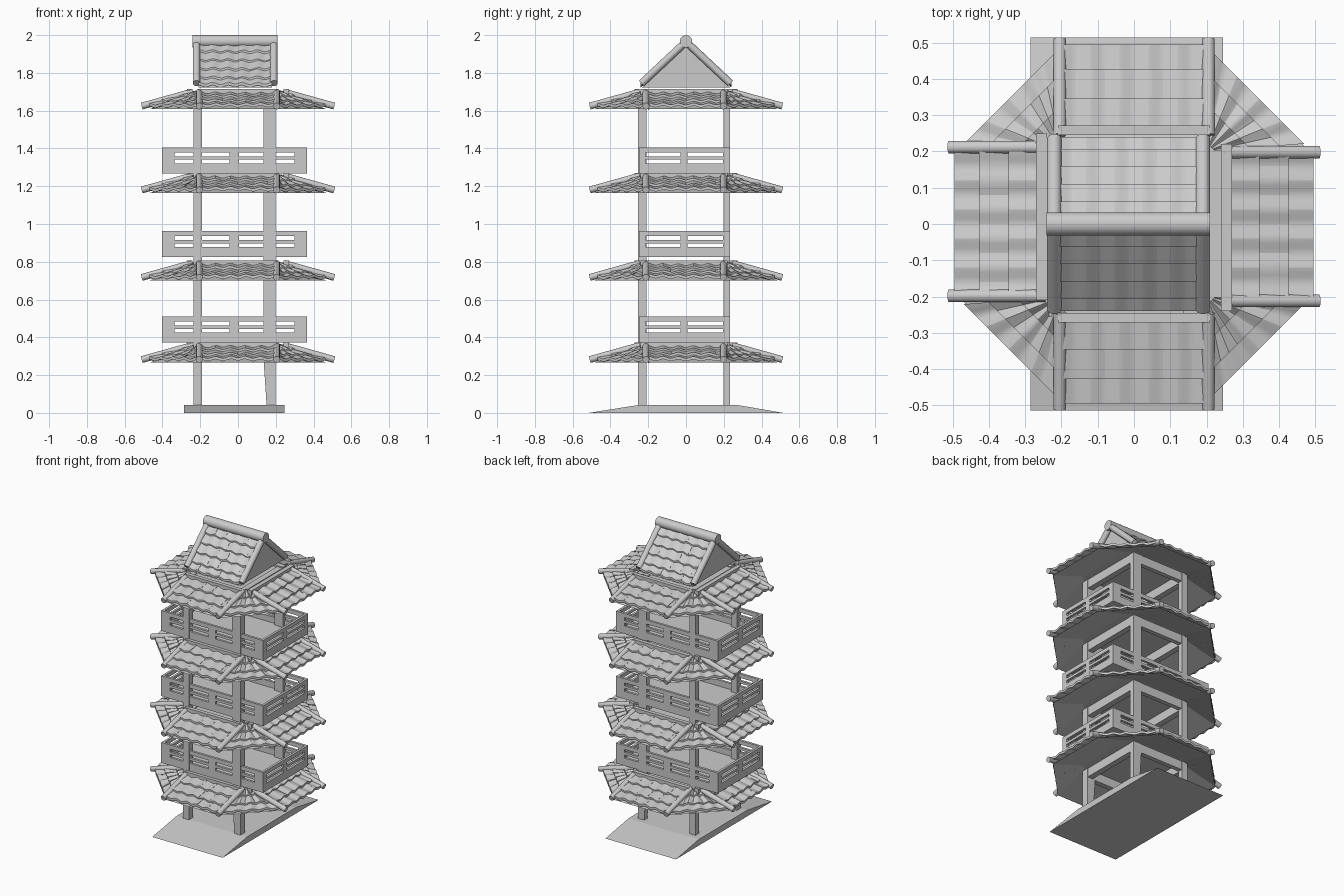
import bpy, bmesh, random
from math import sin, cos, pi, radians
from mathutils import Vector

if "Cube" in bpy.data.objects:
    bpy.data.objects.remove(bpy.data.objects["Cube"])

random.seed(4)


def finish(bm, name, smooth=False):
    bmesh.ops.recalc_face_normals(bm, faces=bm.faces)
    me = bpy.data.meshes.new(name)
    bm.to_mesh(me)
    bm.free()
    ob = bpy.data.objects.new(name, me)
    bpy.context.collection.objects.link(ob)
    if smooth:
        bpy.ops.object.select_all(action='DESELECT')
        ob.select_set(True)
        bpy.context.view_layer.objects.active = ob
        bpy.ops.object.shade_smooth_by_angle(angle=radians(35))
    return ob


def boxes(name, items):
    bm = bmesh.new()
    for x0, x1, y0, y1, z0, z1 in items:
        vs = bmesh.ops.create_cube(bm, size=1)['verts']
        for v in vs:
            v.co = ((x0 + x1) / 2 + v.co.x * (x1 - x0),
                    (y0 + y1) / 2 + v.co.y * (y1 - y0),
                    (z0 + z1) / 2 + v.co.z * (z1 - z0))
    return finish(bm, name)


def prism_x(name, profile, x0, x1):
    bm = bmesh.new()
    f = bm.faces.new([bm.verts.new((x0, y, z)) for y, z in profile])
    g = bmesh.ops.extrude_face_region(bm, geom=[f])['geom']
    for v in g:
        if isinstance(v, bmesh.types.BMVert):
            v.co.x = x1
    if f.is_valid is False or len(bm.faces) == len(profile) + 1:
        bm.faces.new([v for v in bm.verts if v.co.x == x0][:len(profile)])
    return finish(bm, name)


def rods(name, items):
    bm = bmesh.new()
    for p, q, r in items:
        p, q = Vector(p), Vector(q)
        m = (q - p).to_track_quat('Z', 'Y').to_matrix().to_4x4()
        m.translation = (p + q) / 2
        bmesh.ops.create_cone(bm, cap_ends=True, segments=14, radius1=r,
                              radius2=r, depth=(q - p).length, matrix=m)
    return finish(bm, name, True)


def tile_panel(bm, c, deg, d0, d1, z0, z1, w0, w1, rows, waves=5):
    """Overlapping rows of wavy tiles running outward from d0 to d1."""
    o = Vector((cos(radians(deg)), sin(radians(deg)), 0))
    t = Vector((-o.y, o.x, 0))
    for r in range(rows):
        fa, fb = r / rows, (r + 1) / rows + 0.06
        cuts = [0] + [(k + 0.5 * (r % 2)) / waves for k in range(1, waves + 1)]
        cuts = [k for k in cuts if k < 1] + [1]
        for a, b in zip(cuts, cuts[1:]):
            jit = random.uniform(-0.002, 0.002)
            cols = []
            for k in range(7):
                s = a + (b - a) * k / 6
                h = 0.005 * cos(2 * pi * waves * s) + jit
                col = []
                for f, lift in ((fa, 0), (fb, 0.012), (fb, -0.003), (fa, -0.012)):
                    f = min(f, 1.0)
                    w = w0 + (w1 - w0) * f
                    p = c + o * (d0 + (d1 - d0) * f) + t * (w * (2 * s - 1))
                    col.append(bm.verts.new((p.x, p.y, z0 + (z1 - z0) * f + h + lift)))
                cols.append(col)
            for u, v in zip(cols, cols[1:]):
                for i in range(4):
                    j = (i + 1) % 4
                    bm.faces.new((u[i], u[j], v[j], v[i]))
            bm.faces.new(cols[0])
            bm.faces.new(cols[-1])


# base with ramps front and back
prism_x("base_ramp", [(-0.515, 0), (0.515, 0), (0.27, 0.042), (-0.25, 0.042)], -0.285, 0.245)

# corner columns, the right pair widening under the first roof
cols = [(-0.235, -0.19), (0.135, 0.198)]
rows_y = [(-0.255, -0.21), (0.198, 0.233)]
boxes("left_columns", [(*cols[0], *y, 0.03, 1.69) for y in rows_y])
boxes("right_columns", [(*cols[1], *y, 0.29, 1.69) for y in rows_y])
low = boxes("right_column_feet", [(*cols[1], *y, 0.03, 0.29) for y in rows_y])
for v in low.data.vertices:
    if v.co.z < 0.1 and v.co.x < 0.15:
        v.co.x = 0.152


def roof(name, z):
    """One skirt roof; z is the height of its top edge."""
    c = Vector((0, 0, 0))
    bm = bmesh.new()
    for k in range(4):
        tile_panel(bm, c, 90 * k, 0.25, 0.495, z - 0.015, z - 0.087, 0.2, 0.2, 3)
        tile_panel(bm, c, 90 * k + 45, 0.30, 0.488, z - 0.012, z - 0.09, 0.015, 0.175, 3, 4)
    finish(bm, name + "_tiles", True)
    # sloping underside
    bm = bmesh.new()
    outer = [(-.2, -.49), (.2, -.49), (.47, -.215), (.47, .215), (.2, .49), (-.2, .49), (-.47, .215), (-.47, -.215)]
    inner = [(-.2, -.24), (.2, -.24), (.24, -.2), (.24, .2), (.2, .24), (-.2, .24), (-.24, .2), (-.24, -.2)]
    lo = [bm.verts.new((x, y, z - 0.104)) for x, y in outer]
    hi = [bm.verts.new((x, y, z - 0.035)) for x, y in inner]
    for i in range(8):
        j = (i + 1) % 8
        bm.faces.new((lo[i], lo[j], hi[j], hi[i]))
    bm.faces.new(hi)
    finish(bm, name + "_soffit")
    # hip rods
    items = []
    for s in (-1, 1):
        for e in (-0.205, 0.205):
            items.append(((e, s * 0.245, z - 0.014), (e, s * 0.51, z - 0.088), 0.018))
            f = e - s * 0.007
            items.append(((s * 0.245, f, z - 0.014), (s * 0.51, f, z - 0.088), 0.018))
    rods(name + "_hip_rods", items)
    # trim along the top edge and lintels between the columns
    boxes(name + "_trim", [(-0.21, 0.21, -0.272, -0.245, z - 0.03, z + 0.002),
                           (-0.21, 0.21, 0.245, 0.272, z - 0.03, z + 0.002),
                           (-0.27, -0.24, -0.21, 0.25, z - 0.03, z + 0.002),
                           (0.24, 0.27, -0.24, 0.22, z - 0.03, z + 0.002)])
    a, b = z - 0.095, z - 0.03
    boxes(name + "_lintels", [(-0.235, 0.198, -0.25, -0.215, a, b), (-0.235, 0.198, 0.2, 0.23, a, b),
                              (-0.235, -0.195, -0.25, 0.23, a, b), (0.155, 0.195, -0.25, 0.23, a, b)])


def balcony(name, z):
    """Open box with a floor and two rows of slots in each side."""
    x0, x1, y0, y1, t = -0.402, 0.364, -0.25, 0.233, 0.016
    items = [(x0, x1, y0, y1, z, z + 0.012)]
    xposts = [(x0, -0.335), (-0.235, -0.19), (-0.045, 0.005), (0.135, 0.198), (0.298, x1)]
    yposts = [(y0, -0.215), (-0.03, 0.008), (0.195, y1)]
    bands = [(0, 0.053), (0.073, 0.09), (0.111, 0.138)]
    for ya in (y0, y1 - t):
        items += [(x0, x1, ya, ya + t, z + a, z + b) for a, b in bands]
        items += [(*p, ya, ya + t, z, z + 0.138) for p in xposts]
    for xa in (x0, x1 - t):
        items += [(xa, xa + t, y0, y1, z + a, z + b) for a, b in bands]
        items += [(xa, xa + t, *p, z, z + 0.138) for p in yposts]
    boxes(name, items)


for i, z in enumerate((0.37, 0.805, 1.268, 1.712)):
    roof("roof_%d" % (i + 1), z)
for i, z in enumerate((0.372, 0.825, 1.268)):
    balcony("balcony_%d" % (i + 1), z)

# gabled top
prism_x("gable_body", [(-0.235, 1.722), (0.235, 1.722), (0, 1.945)], -0.21, 0.18)
bm = bmesh.new()
for deg in (-90, 90):
    tile_panel(bm, Vector((-0.015, 0, 0)), deg, 0.0, 0.24, 1.965, 1.733, 0.195, 0.195, 5)
finish(bm, "gable_tiles", True)
rods("gable_ridge", [((-0.242, 0, 1.967), (0.21, 0, 1.967), 0.033)])
rods("gable_edge_rods", [((x, 0, 1.965), (x, s * 0.235, 1.745), 0.02)
                         for x in (-0.22, 0.19) for s in (-1, 1)])
